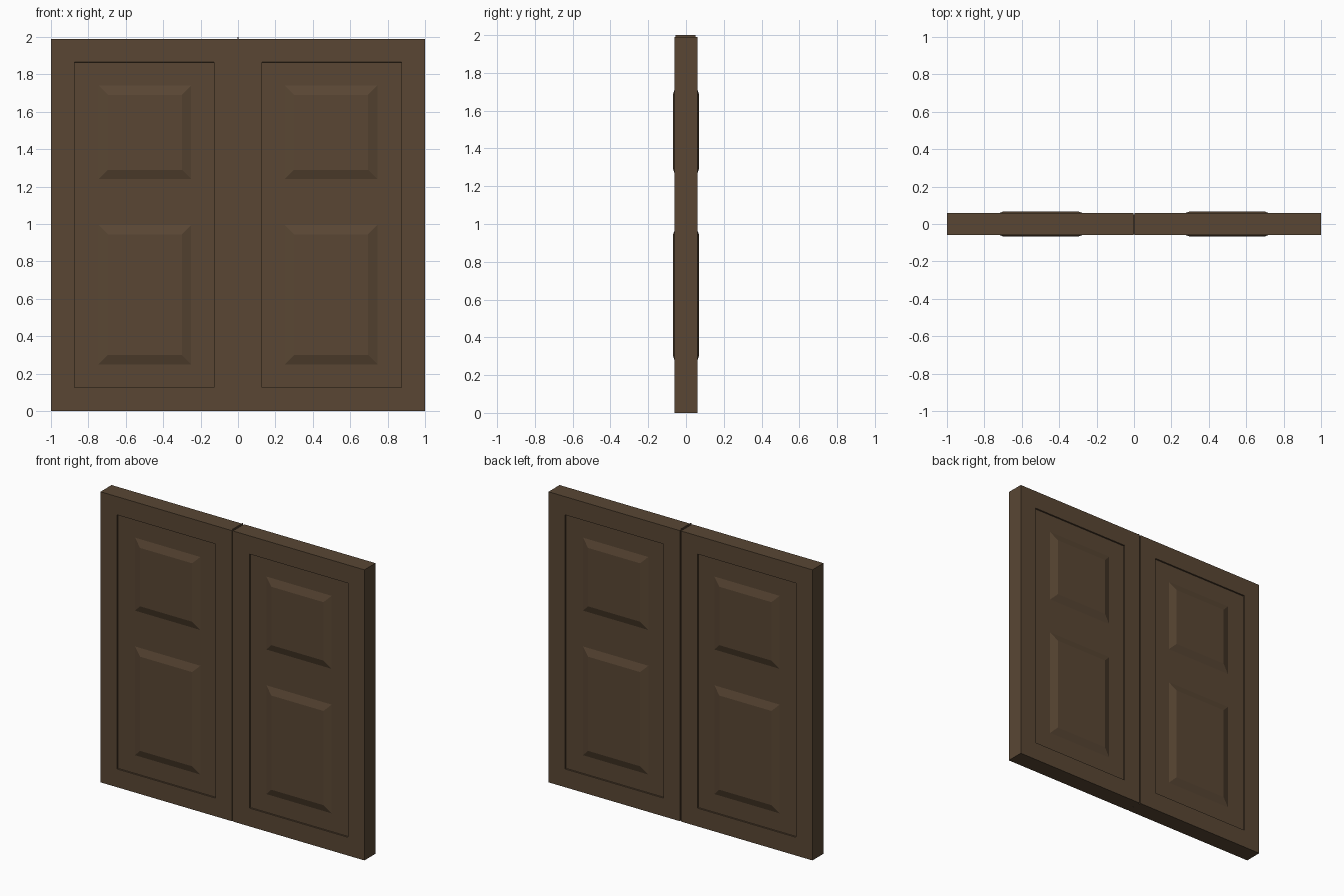
import bpy, bmesh

if "Cube" in bpy.data.objects:
    bpy.data.objects.remove(bpy.data.objects["Cube"])

H, T = 1.99, 0.06            # leaf height, half thickness
FLOOR, TOP = 0.05, 0.068     # recess floor and raised panel face, from centre plane

wood = bpy.data.materials.new("dark_wood")
wood.diffuse_color = (0.10, 0.062, 0.034, 1)
wood.use_nodes = True
wood.node_tree.nodes["Principled BSDF"].inputs["Base Color"].default_value = wood.diffuse_color


def finish(bm, name):
    bmesh.ops.recalc_face_normals(bm, faces=bm.faces)
    me = bpy.data.meshes.new(name)
    bm.to_mesh(me)
    bm.free()
    me.materials.append(wood)
    ob = bpy.data.objects.new(name, me)
    bpy.context.collection.objects.link(ob)
    return ob


def box_bm(x0, x1, y0, y1, z0, z1):
    bm = bmesh.new()
    bmesh.ops.create_cube(bm, size=1)
    for v in bm.verts:
        v.co = (x0 if v.co.x < 0 else x1, y0 if v.co.y < 0 else y1, z0 if v.co.z < 0 else z1)
    return bm


def leaf(name, x0, x1):
    # slab with a sunken field on both faces
    bm = box_bm(x0, x1, -T, T, 0, H)
    bm.normal_update()
    for f in [f for f in bm.faces if abs(f.normal.y) > 0.5]:
        s = 1 if f.normal.y > 0 else -1
        bmesh.ops.inset_region(bm, faces=[f], thickness=0.125, use_even_offset=True)
        bmesh.ops.inset_region(bm, faces=[f], thickness=0.0005, use_even_offset=True)
        for v in f.verts:
            v.co.y = s * FLOOR
    return finish(bm, name)


def raised_panel(name, cx, z0, z1, side):
    # bevelled panel seated in the recess
    bm = box_bm(cx - 0.2475, cx + 0.2475, 0.04, TOP, z0, z1)
    cz = (z0 + z1) / 2
    for v in bm.verts:
        if v.co.y > FLOOR:
            v.co.x += 0.05 if v.co.x < cx else -0.05
            v.co.z += 0.05 if v.co.z < cz else -0.05
        else:
            v.co.y = FLOOR
        v.co.y *= side
    return finish(bm, name)


for label, s in (("left", -1), ("right", 1)):
    x0, x1 = sorted((s * 0.004, s * 1.0))
    leaf(label + "_door_leaf", x0, x1)
    for face, side in (("front", -1), ("back", 1)):
        raised_panel(f"{label}_{face}_lower_panel", s * 0.4975, 0.25, 0.995, side)
        raised_panel(f"{label}_{face}_upper_panel", s * 0.4975, 1.24, 1.74, side)

# sealing strip in the gap between the leaves
finish(box_bm(-0.0039, 0.0039, -0.055, 0.05, 0, 2.0), "centre_strip")
